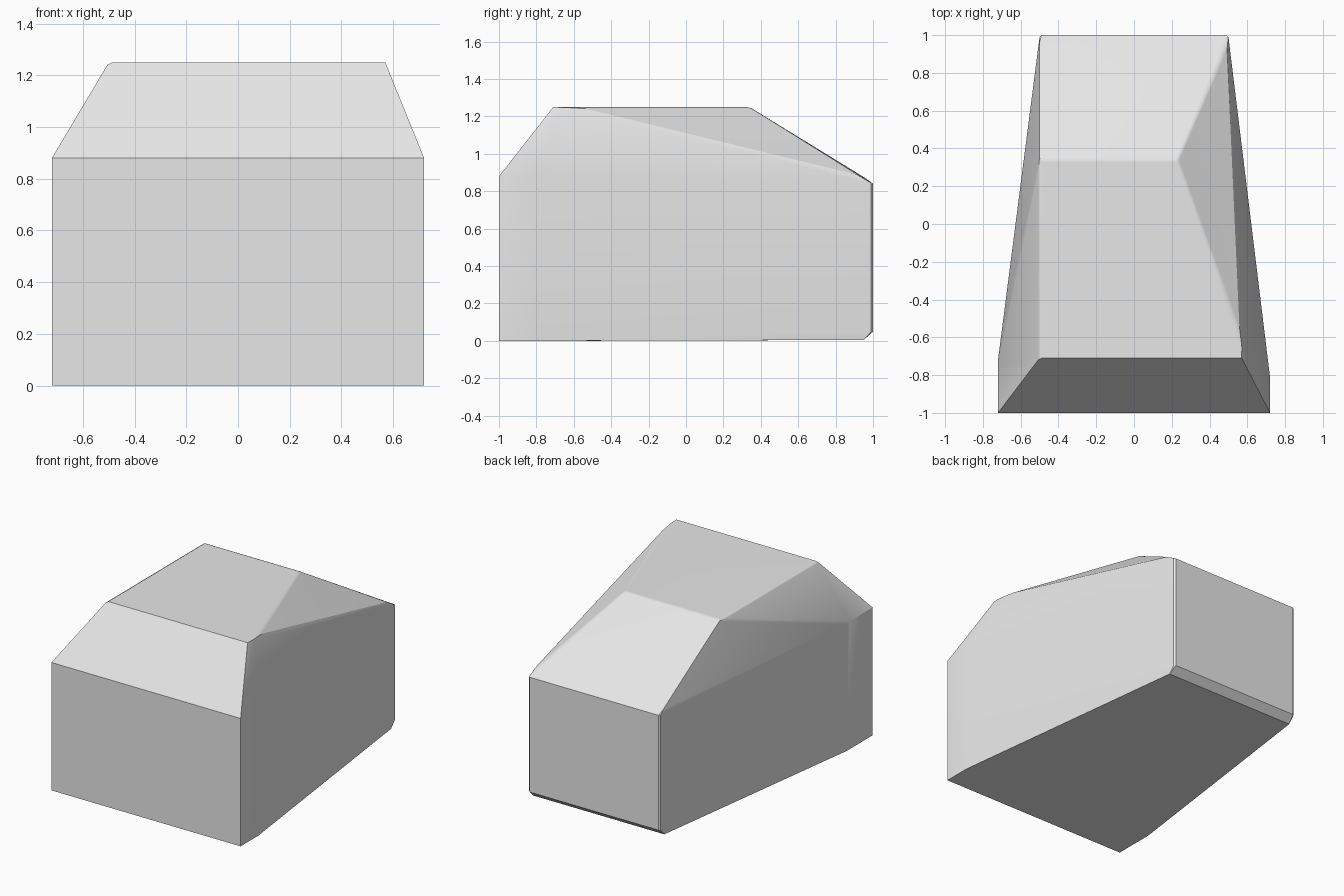
import bpy
import bmesh
import math

cube = bpy.data.objects.get("Cube")
if cube:
    bpy.data.objects.remove(cube, do_unlink=True)

FRONT, BACK = -1.0, 1.0
BELT, ROOF = 0.88, 1.25
WIDE, NARROW = 0.72, 0.5
CHAMFER = 0.01


def hull(points):
    """Closed convex shell around points, with flat areas merged."""
    bm = bmesh.new()
    for p in points:
        bm.verts.new(p)
    result = bmesh.ops.convex_hull(bm, input=bm.verts[:])
    loose = {v for v in result["geom_interior"] if isinstance(v, bmesh.types.BMVert)}
    loose |= {v for v in bm.verts if not v.link_faces}
    bmesh.ops.delete(bm, geom=list(loose), context='VERTS')
    bmesh.ops.dissolve_limit(bm, angle_limit=math.radians(0.6),
                             verts=bm.verts[:], edges=bm.edges[:])
    bmesh.ops.recalc_face_normals(bm, faces=bm.faces[:])
    return bm


# Tapering lower body: the front corners, then the wall kinks and the tail
points = []
for side, kink in ((-1, -0.72), (1, -0.81)):
    for z in (0, BELT):
        points += [(side * WIDE, FRONT, z), (side * WIDE, kink, z)]
    # tail corner with its small chamfers
    for z in (0.05, 0.84):
        points += [(side * NARROW, BACK - CHAMFER, z),
                   (side * (NARROW - CHAMFER), BACK, z)]
    points += [(side * NARROW, 0.95, 0.005), (side * NARROW, 0.96, 0.87)]

# Lopsided flat roof
points += [(x, y, ROOF) for x, y in
           ((-0.5, -0.71), (0.57, -0.71), (0.57, -0.6), (0.23, 0.34), (-0.5, 0.34))]

bm = hull(points)

# Soften the gentle edges behind the crisp nose
soft = [e for e in bm.edges
        if math.radians(12) < e.calc_face_angle(0) < math.radians(65)
        and max(v.co.y for v in e.verts) > -0.5
        and min(v.co.z for v in e.verts) > 0.86]
bmesh.ops.bevel(bm, geom=soft, offset=0.012, segments=1,
                affect='EDGES', clamp_overlap=True)
coords = [v.co.copy() for v in bm.verts]
bm.free()

bm = hull(coords)
mesh = bpy.data.meshes.new("body_shell")
bm.to_mesh(mesh)
bm.free()
body = bpy.data.objects.new("body_shell", mesh)
bpy.context.collection.objects.link(body)

# Plain grey surface
grey = bpy.data.materials.new("light_grey")
grey.use_nodes = True
colour = (0.8, 0.8, 0.8, 1)
grey.diffuse_color = colour
grey.node_tree.nodes["Principled BSDF"].inputs["Base Color"].default_value = colour
mesh.materials.append(grey)

# Smooth the softened edges, keep large faces flat
for other in bpy.context.selected_objects:
    other.select_set(False)
body.select_set(True)
bpy.context.view_layer.objects.active = body
bpy.ops.object.shade_smooth_by_angle(angle=math.radians(30))
normals = body.modifiers.new("flat_faces", 'WEIGHTED_NORMAL')
normals.keep_sharp = True
